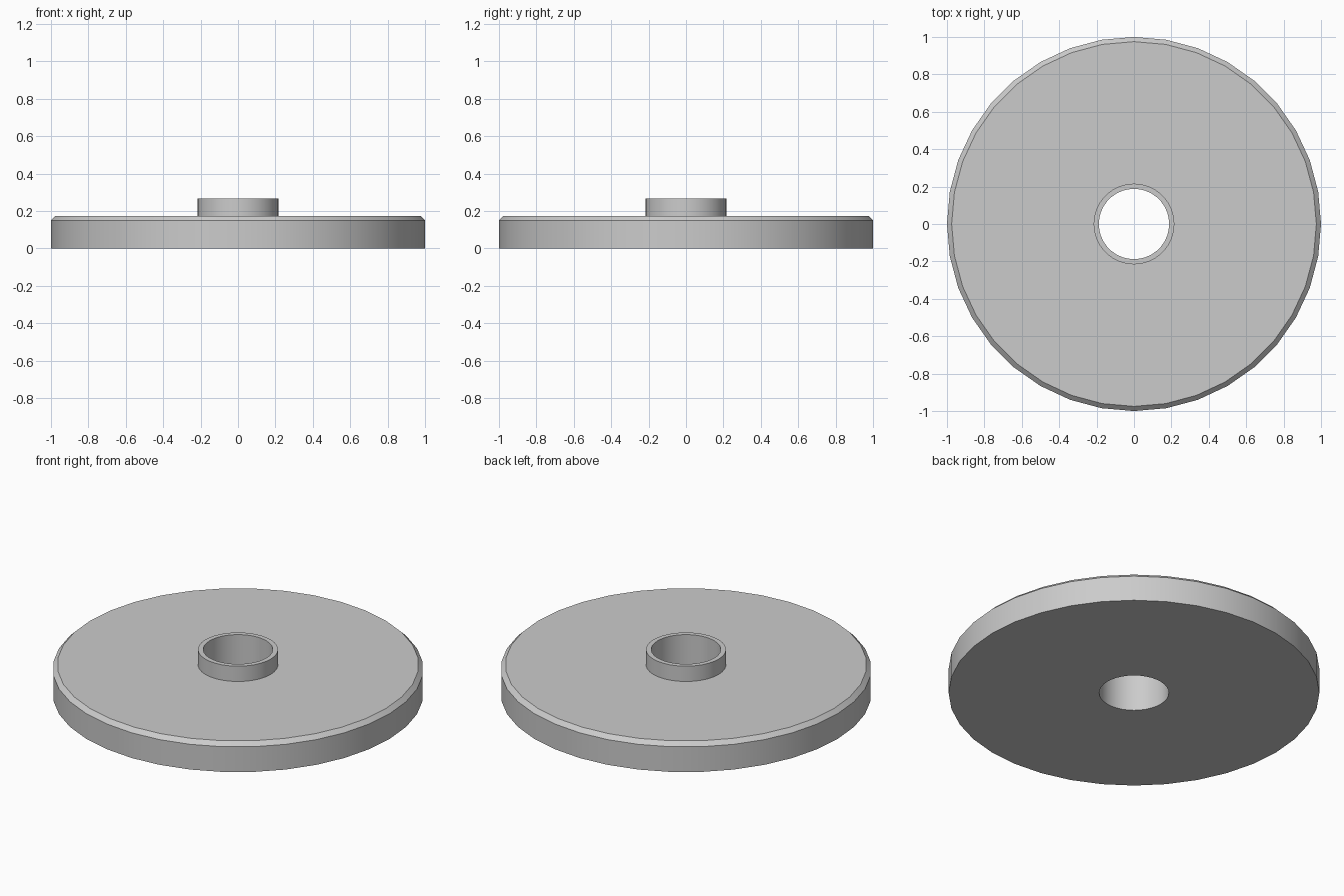
import bpy, bmesh, math

if "Cube" in bpy.data.objects:
    bpy.data.objects.remove(bpy.data.objects["Cube"])

SIDES = 36


def lathe(name, profile):
    """Revolve a closed (radius, z) profile around the z axis."""
    bm = bmesh.new()
    rings = []
    for i in range(SIDES):
        a = 2 * math.pi * i / SIDES
        rings.append([bm.verts.new((r * math.cos(a), r * math.sin(a), z)) for r, z in profile])
    n = len(profile)
    for i in range(SIDES):
        a, b = rings[i], rings[(i + 1) % SIDES]
        for j in range(n):
            k = (j + 1) % n
            bm.faces.new((a[j], b[j], b[k], a[k]))
    bmesh.ops.recalc_face_normals(bm, faces=bm.faces)
    mesh = bpy.data.meshes.new(name)
    bm.to_mesh(mesh)
    bm.free()
    obj = bpy.data.objects.new(name, mesh)
    bpy.context.collection.objects.link(obj)
    bpy.context.view_layer.objects.active = obj
    obj.select_set(True)
    bpy.ops.object.shade_smooth_by_angle(angle=math.radians(30))
    obj.select_set(False)
    return obj


# Chamfered disc with raised hub collar and through bore
lathe("wheel_disc", [
    (0.188, 0.0), (1.0, 0.0), (1.0, 0.15), (0.975, 0.174),
    (0.216, 0.174), (0.216, 0.265), (0.188, 0.265),
])
